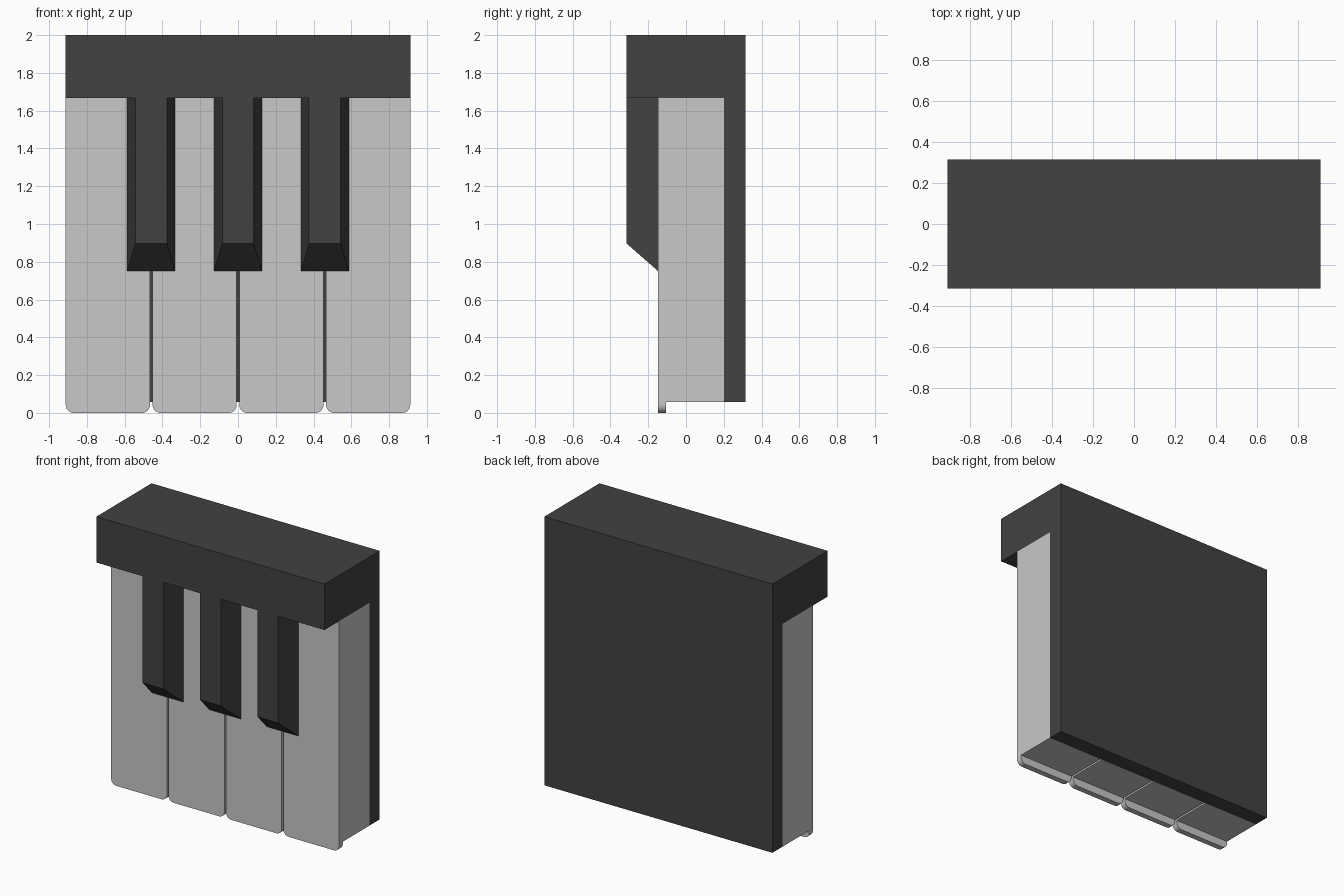
import bpy, bmesh, math
from mathutils import Vector

if "Cube" in bpy.data.objects:
    bpy.data.objects.remove(bpy.data.objects["Cube"])

HALF_W, PITCH, GAP = 0.912, 0.4595, 0.014
FRONT, BACK = -0.315, 0.315
KEY_FRONT, LIP_BACK, PANEL = -0.147, -0.105, 0.2
LIP_TOP, CAP_Z, TOP = 0.057, 1.668, 2.0


def material(name, v):
    m = bpy.data.materials.new(name)
    m.diffuse_color = (v, v, v, 1)
    m.use_nodes = True
    m.node_tree.nodes["Principled BSDF"].inputs["Base Color"].default_value = m.diffuse_color
    return m


charcoal = material("charcoal", 0.054)
ivory = material("light grey", 0.58)


def finish(bm, name, mat):
    bmesh.ops.recalc_face_normals(bm, faces=bm.faces[:])
    me = bpy.data.meshes.new(name)
    bm.to_mesh(me)
    bm.free()
    me.materials.append(mat)
    ob = bpy.data.objects.new(name, me)
    bpy.context.collection.objects.link(ob)
    return ob


def prism(points, offset):
    """Closed outline extruded along an offset vector."""
    bm = bmesh.new()
    f = bm.faces.new([bm.verts.new(p) for p in points])
    r = bmesh.ops.extrude_face_region(bm, geom=[f], use_keep_orig=True)
    vs = [e for e in r["geom"] if isinstance(e, bmesh.types.BMVert)]
    bmesh.ops.translate(bm, verts=vs, vec=Vector(offset))
    return bm


# Case: L-shaped side profile (back panel and overhanging cap)
profile = [(BACK, LIP_TOP), (BACK, TOP), (FRONT, TOP),
           (FRONT, CAP_Z), (PANEL, CAP_Z), (PANEL, LIP_TOP)]
finish(prism([(-HALF_W, y, z) for y, z in profile], (2 * HALF_W, 0, 0)), "case", charcoal)


# White keys: rounded front slab with a lip, thick body behind it
def white_key(i):
    x0 = -HALF_W if i == 0 else (i - 2) * PITCH + GAP / 2
    x1 = HALF_W if i == 3 else (i - 1) * PITCH - GAP / 2
    r = 0.042
    pts = [(x1, KEY_FRONT, CAP_Z), (x0, KEY_FRONT, CAP_Z)]
    for cx, start in ((x0 + r, 180), (x1 - r, 270)):
        for k in range(9):
            a = math.radians(start + k * 90 / 8)
            pts.append((cx + r * math.cos(a), KEY_FRONT, r + r * math.sin(a)))
    bm = prism(pts, (0, LIP_BACK - KEY_FRONT, 0))
    bmesh.ops.recalc_face_normals(bm, faces=bm.faces[:])
    bmesh.ops.bisect_plane(bm, geom=bm.verts[:] + bm.edges[:] + bm.faces[:],
                           plane_co=(0, 0, LIP_TOP), plane_no=(0, 0, 1))
    rear = [f for f in bm.faces
            if f.normal.y > 0.9 and f.calc_center_median().z > LIP_TOP]
    new = bmesh.ops.extrude_discrete_faces(bm, faces=rear)["faces"]
    bmesh.ops.translate(bm, verts=list({v for f in new for v in f.verts}),
                        vec=Vector((0, PANEL - LIP_BACK, 0)))
    ob = finish(bm, f"white_key_{i + 1}", ivory)
    bpy.context.view_layer.objects.active = ob
    ob.select_set(True)
    bpy.ops.object.shade_smooth_by_angle(angle=math.radians(30))
    ob.select_set(False)


for i in range(4):
    white_key(i)


# Black keys: tapered bars with a sloped lower end
def black_key(i):
    cx = (i - 1) * PITCH
    bm = prism([(cx + s * 0.127, KEY_FRONT, z)
                for s, z in ((-1, 0.75), (1, 0.75), (1, CAP_Z), (-1, CAP_Z))],
               (0, FRONT - KEY_FRONT, 0))
    for v in bm.verts:
        if v.co.y < KEY_FRONT - 0.01:
            v.co.x = cx + math.copysign(0.083, v.co.x - cx)
            if v.co.z < 1:
                v.co.z = 0.897
    finish(bm, f"black_key_{i + 1}", charcoal)


for i in range(3):
    black_key(i)
